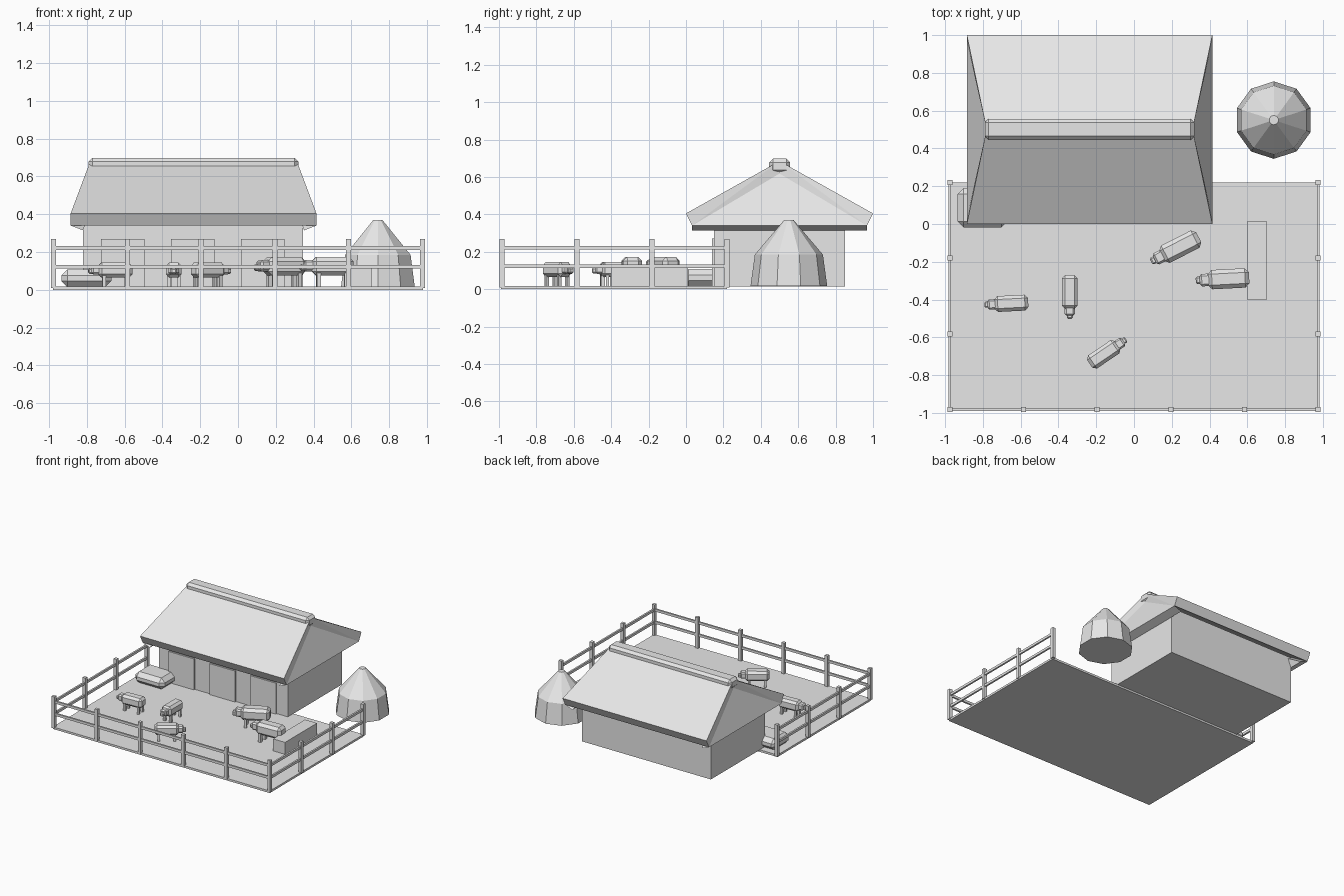
import bpy, bmesh
from math import radians
from mathutils import Matrix, Vector

if "Cube" in bpy.data.objects:
    bpy.data.objects.remove(bpy.data.objects["Cube"])

GREY = (0.8, 0.8, 0.8, 1)
grey = bpy.data.materials.new("light grey")
grey.use_nodes = True
grey.diffuse_color = GREY
grey.node_tree.nodes["Principled BSDF"].inputs["Base Color"].default_value = GREY


def finish(name, bm):
    bmesh.ops.recalc_face_normals(bm, faces=bm.faces)
    mesh = bpy.data.meshes.new(name)
    bm.to_mesh(mesh)
    bm.free()
    mesh.materials.append(grey)
    obj = bpy.data.objects.new(name, mesh)
    bpy.context.collection.objects.link(obj)
    return obj


def add_box(bm, lo, hi, bevel=0, matrix=Matrix()):
    """Add a box between two corners, optionally chamfered and then placed."""
    lo, hi = Vector(lo), Vector(hi)
    part = bmesh.new()
    bmesh.ops.create_cube(part, size=1)
    bmesh.ops.scale(part, vec=hi - lo, verts=part.verts)
    bmesh.ops.translate(part, vec=(lo + hi) / 2, verts=part.verts)
    if bevel:
        bmesh.ops.bevel(part, geom=part.edges[:], offset=bevel, segments=1, affect='EDGES')
    part.transform(matrix)
    temp = bpy.data.meshes.new("temp")
    part.to_mesh(temp)
    part.free()
    bm.from_mesh(temp)
    bpy.data.meshes.remove(temp)


def box(name, lo, hi, bevel=0):
    bm = bmesh.new()
    add_box(bm, lo, hi, bevel)
    return finish(name, bm)


def hull(name, points):
    bm = bmesh.new()
    for p in points:
        bm.verts.new(p)
    bmesh.ops.convex_hull(bm, input=bm.verts[:])
    bmesh.ops.dissolve_limit(bm, angle_limit=radians(1), verts=bm.verts[:], edges=bm.edges[:])
    return finish(name, bm)


# Yard ground
box("yard_ground", (-0.98, -0.99, 0), (0.98, 0.22, 0.017))

# Fence: posts and two rails along the front and both sides
FRONT, BACK, SIDE = -0.983, 0.22, 0.975
spots = [(-SIDE + i * SIDE * 2 / 5, FRONT) for i in range(6)]
for side in (-SIDE, SIDE):
    spots += [(side, FRONT + i * (BACK - FRONT) / 3) for i in range(1, 4)]
bm = bmesh.new()
for x, y in spots:
    add_box(bm, (x - 0.013, y - 0.013, 0.01), (x + 0.013, y + 0.013, 0.268))
finish("fence_posts", bm)
bm = bmesh.new()
for z in (0.122, 0.222):
    add_box(bm, (-SIDE, FRONT - 0.007, z - 0.01), (SIDE, FRONT + 0.007, z + 0.01))
    for side in (-SIDE, SIDE):
        add_box(bm, (side - 0.007, FRONT, z - 0.01), (side + 0.007, BACK, z + 0.01))
finish("fence_rails", bm)

# Barn walls and doors
box("barn_walls", (-0.82, 0.15, 0.015), (0.345, 0.85, 0.40))
for i in range(3):
    x = -0.725 + i * 0.37
    box(f"barn_door_{i + 1}", (x, 0.138, 0.017), (x + 0.23, 0.155, 0.27))

# Roof: two thick slopes and two steep end plates
CX, CY = -0.235, 0.5
for name, s in (("front", -1), ("back", 1)):
    hull(f"roof_{name}_slope", [
        (CX + e * x, CY + s * y, z) for e in (-1, 1)
        for x, y, z in ((0.65, 0.5, 0.405), (0.65, 0.467, 0.34),
                        (0.545, 0, 0.685), (0.545, 0, 0.615))])
for name, s in (("right", -1), ("left", 1)):
    hull(f"roof_{name}_end", [
        (CX + s * x, CY + y, z)
        for x, y, z in ((0.65, -0.467, 0.34), (0.65, 0.467, 0.34), (0.545, 0, 0.618),
                        (0.585, -0.467, 0.315), (0.585, 0.467, 0.315), (0.48, 0, 0.59))])
box("roof_ridge_cap", (-0.79, 0.445, 0.617), (0.32, 0.557, 0.698), 0.02)

# Haystack: ten-sided drum with a cone on top
bm = bmesh.new()
rings = ((0.205, 0.017), (0.182, 0.185), (0.025, 0.37))
for (r1, z1), (r2, z2) in zip(rings, rings[1:]):
    bmesh.ops.create_cone(bm, segments=10, radius1=r1, radius2=r2, depth=z2 - z1, cap_ends=True,
                          matrix=Matrix.Translation((0.74, 0.55, (z1 + z2) / 2)))
bmesh.ops.remove_doubles(bm, verts=bm.verts, dist=0.0001)
inner = [f for f in bm.faces if len(f.verts) == 10 and abs(f.calc_center_median().z - 0.185) < 0.01]
bmesh.ops.delete(bm, geom=inner, context='FACES_ONLY')
finish("haystack", bm)

# Hay heap and feeding trough
box("hay_heap", (-0.935, -0.018, 0.015), (-0.67, 0.19, 0.107), 0.032)
box("feeding_trough", (0.597, -0.4, 0.015), (0.705, 0.012, 0.115))

# Grazing animals: position, heading, size
herd = ((-0.65, -0.42, 183, 1), (-0.34, -0.36, 270, 1), (-0.16, -0.69, 34, 1),
        (0.245, -0.12, 207, 1.22), (0.50, -0.29, 183, 1.22))
for i, (x, y, heading, size) in enumerate(herd):
    place = (Matrix.Translation((x, y, 0.017)) @ Matrix.Rotation(radians(heading), 4, 'Z')
             @ Matrix.Scale(size, 4))
    bm = bmesh.new()
    add_box(bm, (-0.09, -0.042, 0.048), (0.09, 0.042, 0.128), 0.018, place)
    add_box(bm, (0.07, -0.027, 0.065), (0.125, 0.027, 0.115), 0.009, place)
    add_box(bm, (0.11, -0.016, 0.068), (0.142, 0.016, 0.098), 0.006, place)
    for lx in (-0.06, 0.06):
        for ly in (-0.026, 0.026):
            add_box(bm, (lx - 0.009, ly - 0.009, 0), (lx + 0.009, ly + 0.009, 0.06), 0, place)
    finish(f"animal_{i + 1}", bm)
